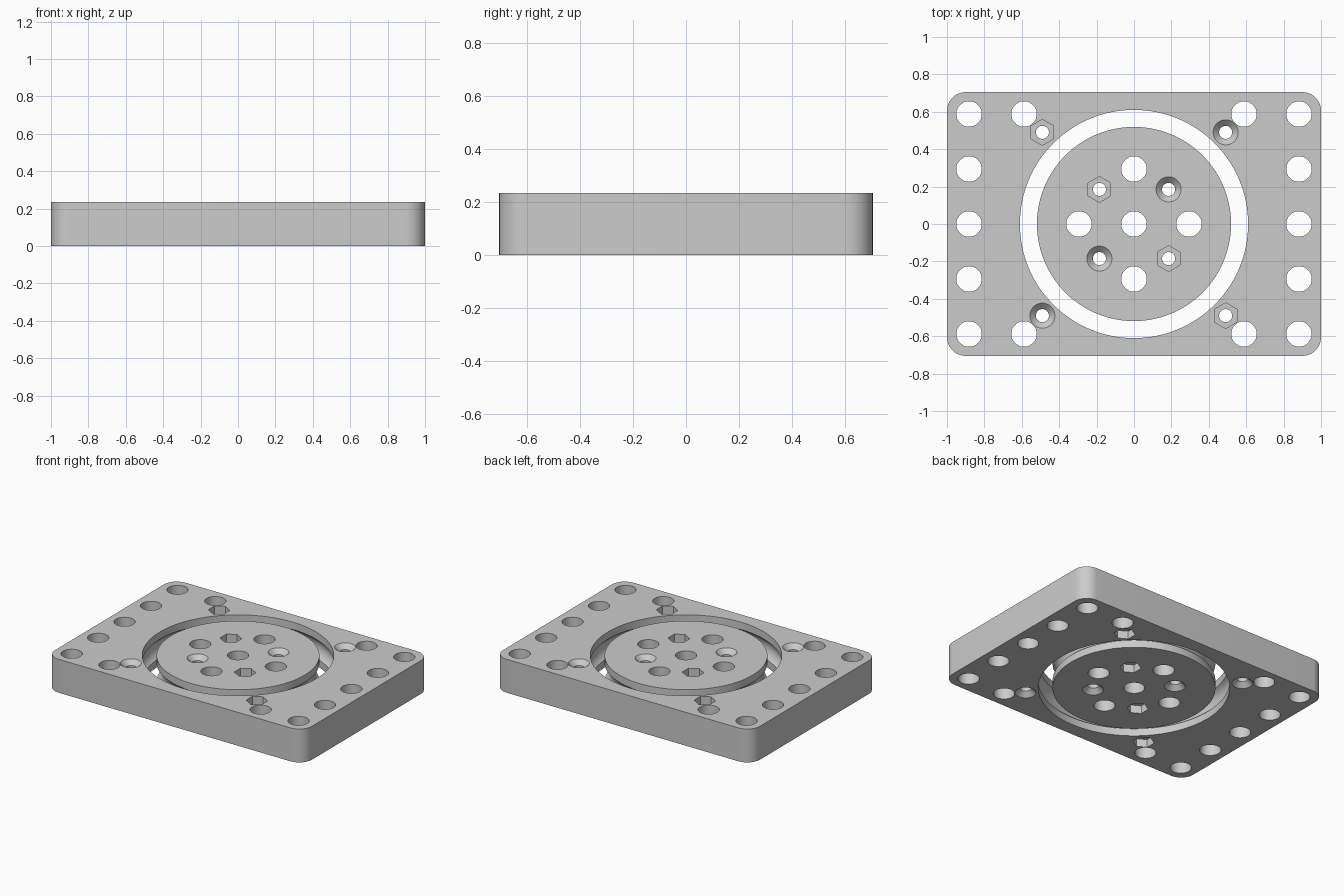
import bpy, bmesh, math

HALF_X, HALF_Y, HEIGHT, CORNER = 1.0, 0.705, 0.235, 0.1
BORE, DISC, BALL = 0.61, 0.519, 0.08        # race radii and ball groove radius
PITCH, HOLE = 0.294, 0.068                  # peg hole grid
BOLT, HEAD, NUT, NUT_DEPTH = 0.035, 0.067, 0.069, 0.056
OVER = 0.05                                 # how far cutters overshoot

if "Cube" in bpy.data.objects:
    bpy.data.objects.remove(bpy.data.objects["Cube"])

grey = bpy.data.materials.new("light grey")
grey.use_nodes = True
colour = (0.6, 0.6, 0.6, 1)
grey.diffuse_color = colour
grey.node_tree.nodes["Principled BSDF"].inputs["Base Color"].default_value = colour


def loft(bm, loops):
    """Skin a stack of equal point loops and cap both ends."""
    rings = [[bm.verts.new(p) for p in loop] for loop in loops]
    n = len(rings[0])
    for a, b in zip(rings, rings[1:]):
        for i in range(n):
            j = (i + 1) % n
            bm.faces.new((a[i], a[j], b[j], b[i]))
    bm.faces.new(rings[0][::-1])
    bm.faces.new(rings[-1])


def lathe(bm, profile, x=0, y=0, sides=48, turn=0):
    """Solid of revolution about a vertical axis from (radius, z) points."""
    angles = [turn + math.tau * i / sides for i in range(sides)]
    loft(bm, [[(x + r * math.cos(a), y + r * math.sin(a), z) for a in angles]
              for r, z in profile])


def make(name, bm):
    bmesh.ops.recalc_face_normals(bm, faces=bm.faces)
    mesh = bpy.data.meshes.new(name)
    bm.to_mesh(mesh)
    bm.free()
    mesh.materials.append(grey)
    ob = bpy.data.objects.new(name, mesh)
    bpy.context.collection.objects.link(ob)
    return ob


def race(radius, side, low, high):
    """Wall profile with a round ball groove at mid height."""
    centre = (BORE + DISC) / 2
    start = math.acos(abs(radius - centre) / BALL)
    steps = 14
    groove = []
    for i in range(steps + 1):
        a = -start + 2 * start * i / steps
        groove.append((centre + side * BALL * math.cos(a),
                       HEIGHT / 2 + BALL * math.sin(a)))
    return [(radius, low)] + groove + [(radius, high)]


def rounded_rectangle(z, steps=12):
    points = []
    for q, (sx, sy) in enumerate([(1, 1), (-1, 1), (-1, -1), (1, -1)]):
        for i in range(steps + 1):
            a = math.pi / 2 * (q + i / steps)
            points.append((sx * (HALF_X - CORNER) + CORNER * math.cos(a),
                           sy * (HALF_Y - CORNER) + CORNER * math.sin(a), z))
    return points


# Plate and turntable bodies
bm = bmesh.new()
loft(bm, [rounded_rectangle(0), rounded_rectangle(HEIGHT)])
plate = make("base_plate", bm)

bm = bmesh.new()
lathe(bm, race(DISC, -1, 0, HEIGHT), sides=128)
turntable = make("turntable_disc", bm)

# Bore cutter with the outer half of the ball groove
bm = bmesh.new()
lathe(bm, race(BORE, 1, -OVER, HEIGHT + OVER), sides=128)
bore = make("bore_cutter", bm)


def hole_cutters(name, pegs, spread):
    """Peg holes and countersunk bolts in one cutter, nut pockets in another."""
    holes, nuts = bmesh.new(), bmesh.new()
    for x, y in pegs:
        lathe(holes, [(HOLE, -OVER), (HOLE, HEIGHT + OVER)], x, y)
    bolt = [(BOLT, -OVER), (BOLT, HEIGHT - (HEAD - BOLT)),
            (HEAD, HEIGHT), (HEAD, HEIGHT + OVER)]
    pocket = [(NUT, -OVER), (NUT, NUT_DEPTH)]
    for sx in (-1, 1):
        for sy in (-1, 1):
            # Bolts on one diagonal enter from above, on the other from below
            flip = sx * sy < 0
            place = lambda prof: [(r, HEIGHT - z if flip else z) for r, z in prof]
            x, y = sx * spread, sy * spread
            lathe(holes, place(bolt), x, y)
            lathe(nuts, place(pocket), x, y, sides=6, turn=math.pi / 6)
    return [make(name + "_hole_cutter", holes), make(name + "_nut_cutter", nuts)]


edge_pegs = [(s * 3 * PITCH, k * PITCH) for s in (-1, 1) for k in range(-2, 3)]
edge_pegs += [(s * 2 * PITCH, t * 2 * PITCH) for s in (-1, 1) for t in (-1, 1)]
disc_pegs = [(0, 0), (PITCH, 0), (-PITCH, 0), (0, PITCH), (0, -PITCH)]

jobs = [(plate, [bore] + hole_cutters("plate", edge_pegs, 0.49)),
        (turntable, hole_cutters("disc", disc_pegs, 0.185))]

# Cut, shade and tidy up
for body, cutters in jobs:
    bpy.ops.object.select_all(action="DESELECT")
    body.select_set(True)
    bpy.context.view_layer.objects.active = body
    for cutter in cutters:
        cutter.hide_render = True
        mod = body.modifiers.new("cut", "BOOLEAN")
        mod.operation = "DIFFERENCE"
        mod.solver = "EXACT"
        mod.object = cutter
        bpy.ops.object.modifier_apply(modifier=mod.name)
    bpy.ops.object.shade_smooth_by_angle(angle=math.radians(30))
    for cutter in cutters:
        bpy.data.objects.remove(cutter)
